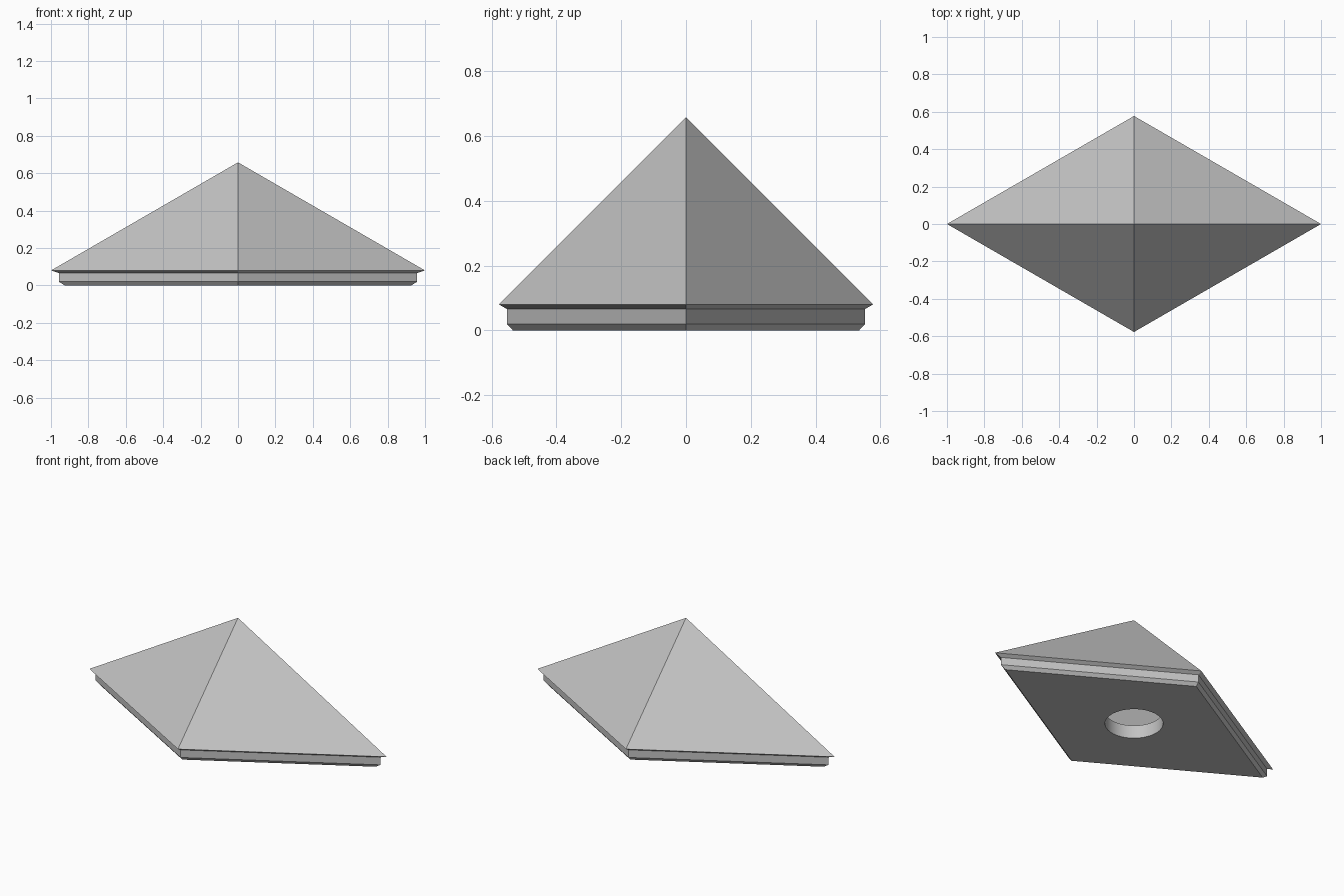
import bpy
import bmesh
import math

cube = bpy.data.objects.get("Cube")
if cube:
    bpy.data.objects.remove(cube, do_unlink=True)

DEPTH = 1 / math.sqrt(3)      # width-to-depth ratio of the diamond plan
LIP_Z, APEX_Z = 0.08, 0.658
HOLE_RADIUS = 0.16

grey = bpy.data.materials.new("light_grey")
grey.use_nodes = True
grey.diffuse_color = (0.54, 0.54, 0.54, 1)
grey.node_tree.nodes["Principled BSDF"].inputs["Base Color"].default_value = grey.diffuse_color


def diamond(bm, half_width, z):
    """Ring of four corners of the diamond plan at one height."""
    corners = [(1, 0), (0, DEPTH), (-1, 0), (0, -DEPTH)]
    return [bm.verts.new((x * half_width, y * half_width, z)) for x, y in corners]


def finish(name, bm):
    mesh = bpy.data.meshes.new(name)
    bm.to_mesh(mesh)
    bm.free()
    mesh.materials.append(grey)
    obj = bpy.data.objects.new(name, mesh)
    bpy.context.collection.objects.link(obj)
    return obj


# Base slab: chamfered foot, straight band and flared lip
bm = bmesh.new()
profile = [(0.926, 0), (0.958, 0.02), (0.958, 0.066), (1.0, LIP_Z)]
rings = [diamond(bm, w, z) for w, z in profile]
for low, high in zip(rings, rings[1:]):
    for i in range(4):
        j = (i + 1) % 4
        bm.faces.new((low[i], low[j], high[j], high[i]))
bm.faces.new(rings[0][::-1])
bm.faces.new(rings[-1])
base = finish("base_slab", bm)

# Round socket cut through the slab
bm = bmesh.new()
bmesh.ops.create_cone(bm, cap_ends=True, segments=64, radius1=HOLE_RADIUS,
                      radius2=HOLE_RADIUS, depth=0.4)
cutter = finish("socket_cutter", bm)
cutter.hide_render = True
cut = base.modifiers.new("socket", 'BOOLEAN')
cut.operation = 'DIFFERENCE'
cut.solver = 'EXACT'
cut.object = cutter
bpy.ops.object.select_all(action='DESELECT')
bpy.context.view_layer.objects.active = base
base.select_set(True)
bpy.ops.object.modifier_apply(modifier=cut.name)
bpy.data.objects.remove(cutter, do_unlink=True)
bpy.ops.object.shade_smooth_by_angle(angle=math.radians(20))

# Hollow pyramid roof rising from the lip
bm = bmesh.new()
eave = diamond(bm, 1.0, LIP_Z)
apex = bm.verts.new((0, 0, APEX_Z))
for i in range(4):
    bm.faces.new((eave[i], eave[(i + 1) % 4], apex))
finish("pyramid_roof", bm)
